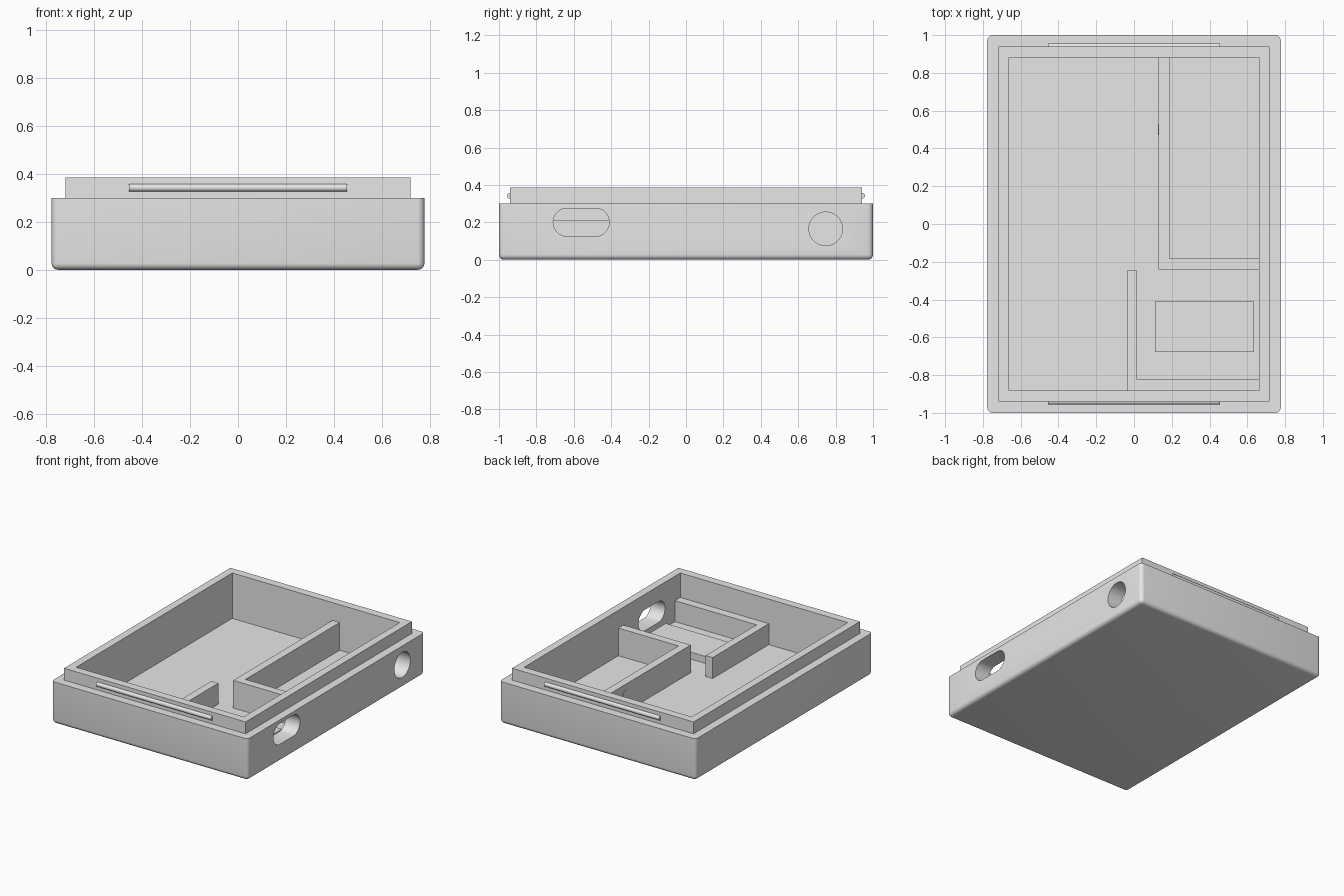
import bpy
import bmesh
from math import pi
from mathutils import Matrix, Vector

default = bpy.data.objects.get("Cube")
if default:
    bpy.data.objects.remove(default, do_unlink=True)

grey = bpy.data.materials.new("light grey plastic")
grey.use_nodes = True
grey.diffuse_color = (0.8, 0.8, 0.8, 1)
grey.node_tree.nodes["Principled BSDF"].inputs["Base Color"].default_value = (0.8, 0.8, 0.8, 1)

FLOOR = 0.06
RIM = 0.3
TOP = 0.385


def finish(name, bm):
    bmesh.ops.recalc_face_normals(bm, faces=bm.faces)
    mesh = bpy.data.meshes.new(name)
    bm.to_mesh(mesh)
    bm.free()
    mesh.materials.append(grey)
    obj = bpy.data.objects.new(name, mesh)
    bpy.context.collection.objects.link(obj)
    return obj


def box(name, low, high, radius=0):
    """Box between two corners; radius rounds every edge except the top ones."""
    low, high = Vector(low), Vector(high)
    bm = bmesh.new()
    bmesh.ops.create_cube(bm, size=1)
    bmesh.ops.scale(bm, vec=high - low, verts=bm.verts)
    bmesh.ops.translate(bm, vec=(low + high) / 2, verts=bm.verts)
    if radius:
        edges = [e for e in bm.edges if min(v.co.z for v in e.verts) < high.z - 0.001]
        bmesh.ops.bevel(bm, geom=edges, offset=radius, segments=5, profile=0.5, affect="EDGES")
    return finish(name, bm)


def rod(name, centre, radius, length, stretch=0):
    """Cylinder along x; stretch pulls the two halves apart along y."""
    bm = bmesh.new()
    bmesh.ops.create_cone(bm, cap_ends=True, segments=48, radius1=radius, radius2=radius,
                          depth=length, matrix=Matrix.Rotation(pi / 2, 4, "Y"))
    for v in bm.verts:
        if abs(v.co.y) > 0.0001:
            v.co.y += stretch if v.co.y > 0 else -stretch
    bmesh.ops.translate(bm, vec=centre, verts=bm.verts)
    return finish(name, bm)


def prism(name, outline, low, high):
    """Flat outline extruded upwards."""
    bm = bmesh.new()
    face = bm.faces.new([bm.verts.new((x, y, low)) for x, y in outline])
    raised = bmesh.ops.extrude_face_region(bm, geom=[face])
    bmesh.ops.translate(bm, vec=(0, 0, high - low),
                        verts=[g for g in raised["geom"] if isinstance(g, bmesh.types.BMVert)])
    return finish(name, bm)


def smooth(obj):
    bpy.ops.object.select_all(action="DESELECT")
    obj.select_set(True)
    bpy.context.view_layer.objects.active = obj
    bpy.ops.object.shade_smooth_by_angle(angle=0.6)


# Outer tray with a stepped lip, hollowed and pierced
tray = box("tray", (-0.777, -1, 0), (0.777, 1, RIM), 0.028)
helpers = [
    (box("lip", (-0.718, -0.94, 0.1), (0.718, 0.94, TOP)), "UNION"),
    (box("cavity", (-0.663, -0.882, FLOOR), (0.663, 0.882, 0.6)), "DIFFERENCE"),
    (rod("slot_cutter", (0.72, -0.56, 0.2), 0.075, 0.18, 0.075), "DIFFERENCE"),
    (rod("round_cutter", (0.72, 0.747, 0.165), 0.09, 0.18), "DIFFERENCE"),
]
for helper, operation in helpers:
    helper.hide_render = True
    mod = tray.modifiers.new(helper.name, "BOOLEAN")
    mod.object, mod.operation, mod.solver = helper, operation, "EXACT"
bpy.context.view_layer.update()
carved = bpy.data.meshes.new_from_object(tray.evaluated_get(bpy.context.evaluated_depsgraph_get()))
tray.modifiers.clear()
tray.data = carved
for helper, _ in helpers:
    bpy.data.objects.remove(helper, do_unlink=True)
smooth(tray)

# Snap ridges on the front and back of the lip
for name, side in (("front_snap_ridge", -1), ("back_snap_ridge", 1)):
    smooth(rod(name, (0, side * 0.94, 0.342), 0.016, 0.91))

# Tall partition: long divider and its front return
prism("tall_partition", [(0.13, 0.89), (0.13, -0.24), (0.67, -0.24), (0.67, -0.183),
                         (0.187, -0.183), (0.187, 0.89)], FLOOR - 0.01, 0.258)

# Low partition around the front compartment
prism("low_partition", [(-0.038, -0.247), (-0.038, -0.885), (0.67, -0.885), (0.67, -0.822),
                        (0.017, -0.822), (0.017, -0.247)], FLOOR - 0.01, 0.21)

# Raised pad behind the slot, and a small nub on the long divider
box("mounting_pad", (0.112, -0.677, FLOOR - 0.01), (0.635, -0.41, 0.11))
smooth(rod("divider_nub", (0.137, 0.5, 0.19), 0.03, 0.022))
